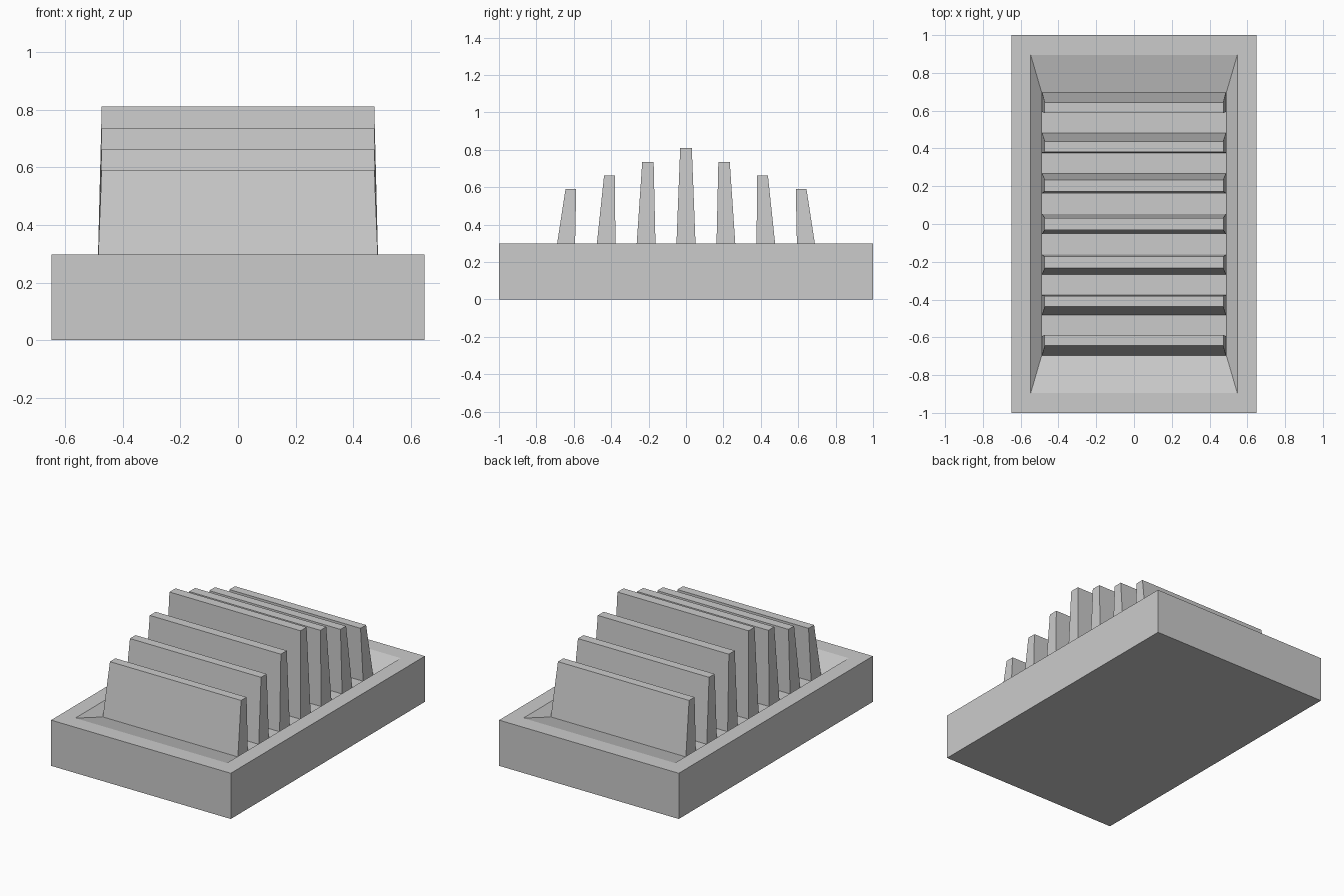
import bpy
import bmesh

if "Cube" in bpy.data.objects:
    bpy.data.objects.remove(bpy.data.objects["Cube"])


def loft(name, rings):
    """Closed flat-faced solid through rectangles (x0, x1, y0, y1, z)."""
    bm = bmesh.new()
    loops = []
    for x0, x1, y0, y1, z in rings:
        corners = [(x0, y0), (x1, y0), (x1, y1), (x0, y1)]
        loops.append([bm.verts.new((x, y, z)) for x, y in corners])
    for a, b in zip(loops, loops[1:]):
        for i in range(4):
            j = (i + 1) % 4
            bm.faces.new((a[i], a[j], b[j], b[i]))
    bm.faces.new(loops[0][::-1])
    bm.faces.new(loops[-1])
    bmesh.ops.recalc_face_normals(bm, faces=bm.faces)
    mesh = bpy.data.meshes.new(name)
    bm.to_mesh(mesh)
    bm.free()
    obj = bpy.data.objects.new(name, mesh)
    bpy.context.collection.objects.link(obj)
    return obj


def centred(hx, hy, z):
    return (-hx, hx, -hy, hy, z)


FLOOR = 0.246

# Tray: block with a shallow sloped recess in the top
loft("tray_base", [centred(0.648, 1.0, 0.0), centred(0.648, 1.0, 0.298),
                   centred(0.547, 0.895, 0.298), centred(0.49, 0.70, FLOOR)])


def fin(name, low, high, top):
    loft(name, [(-0.487, 0.487, *low, FLOOR), (-0.473, 0.473, *high, top)])


# Centre fin, the tallest
fin("fin_centre", (-0.053, 0.053), (-0.031, 0.031), 0.81)

# Front fins, mirrored to the back: y at the floor, y at the top, top height
for n, (low, high, top) in enumerate([
        ((-0.267, -0.162), (-0.234, -0.173), 0.735),
        ((-0.482, -0.377), (-0.438, -0.380), 0.662),
        ((-0.697, -0.594), (-0.644, -0.587), 0.59)], 1):
    fin(f"fin_front_{n}", low, high, top)
    fin(f"fin_back_{n}", (-low[1], -low[0]), (-high[1], -high[0]), top)
